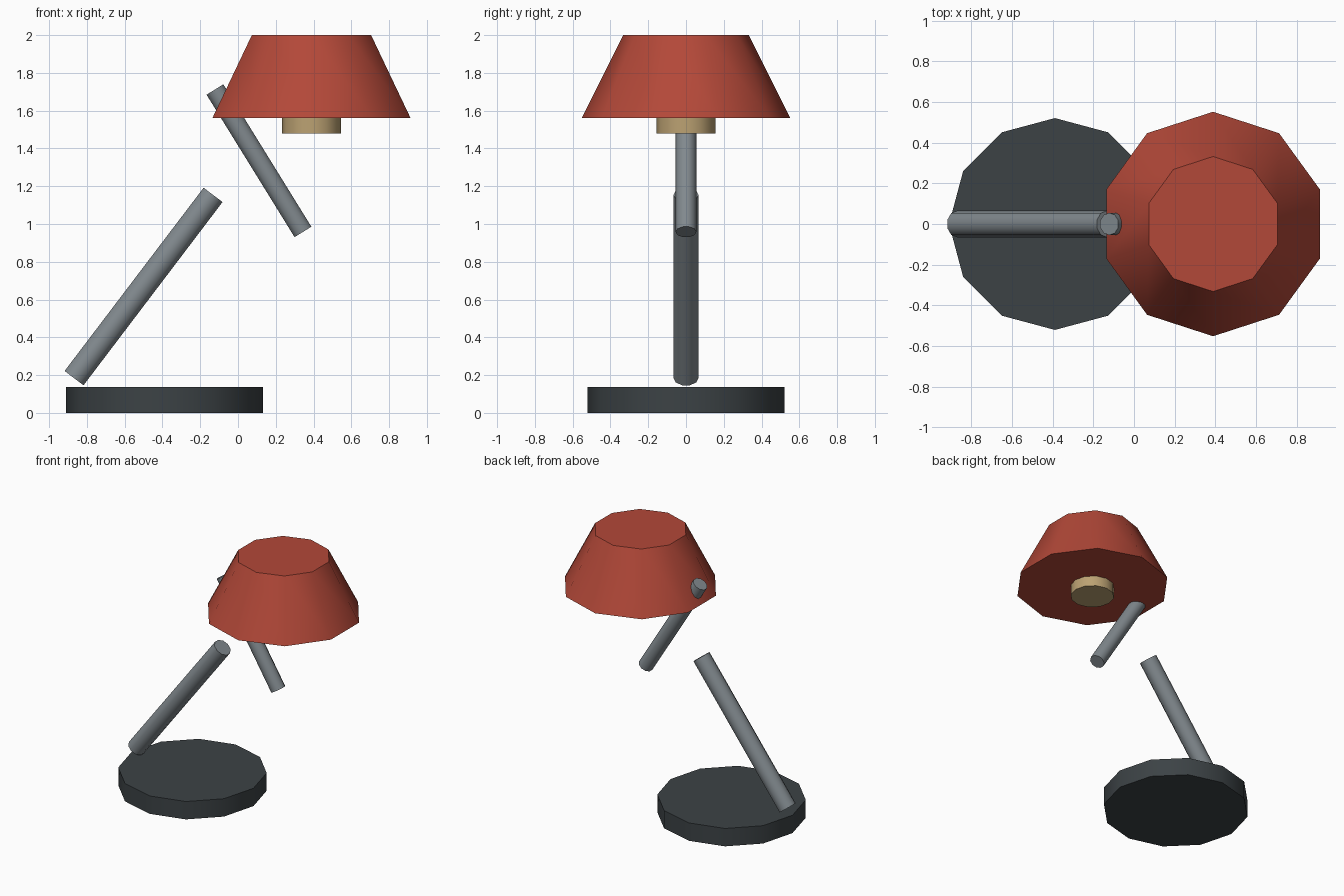
import bpy
import math
from mathutils import Vector

if "Cube" in bpy.data.objects:
    bpy.data.objects.remove(bpy.data.objects["Cube"])


def material(name, rgb):
    m = bpy.data.materials.new(name)
    m.diffuse_color = (*rgb, 1)
    m.use_nodes = True
    m.node_tree.nodes["Principled BSDF"].inputs["Base Color"].default_value = m.diffuse_color
    return m


DARK = material("dark_metal", (0.045, 0.055, 0.06, 1)[:3])
STEEL = material("steel", (0.22, 0.25, 0.27))
RED = material("red_enamel", (0.45, 0.065, 0.04))
WARM = material("warm_bulb", (0.5, 0.36, 0.17))


def frustum(name, start, end, r1, r2, sides, mat):
    """Capped cone or cylinder between two points in the xz plane."""
    a, b = Vector(start), Vector(end)
    d = b - a
    bpy.ops.mesh.primitive_cone_add(
        vertices=sides, radius1=r1, radius2=r2, depth=d.length,
        location=(a + b) / 2, rotation=(0, math.atan2(d.x, d.z), 0))
    ob = bpy.context.object
    ob.name = name
    ob.data.materials.append(mat)
    bpy.ops.object.shade_smooth_by_angle(angle=math.radians(50))
    return ob


# Round foot
frustum("base", (-0.389, 0, 0), (-0.389, 0, 0.138), 0.521, 0.521, 12, DARK)
# Two tilted arms
frustum("lower_arm", (-0.868, 0, 0.184), (-0.132, 0, 1.154), 0.066, 0.066, 10, STEEL)
frustum("upper_arm", (0.344, 0, 0.958), (-0.122, 0, 1.712), 0.055, 0.055, 10, STEEL)
# Tapered shade with the bulb under it
frustum("shade", (0.389, 0, 1.56), (0.389, 0, 2.0), 0.552, 0.332, 10, RED)
frustum("bulb", (0.389, 0, 1.48), (0.389, 0, 1.62), 0.156, 0.156, 12, WARM)
